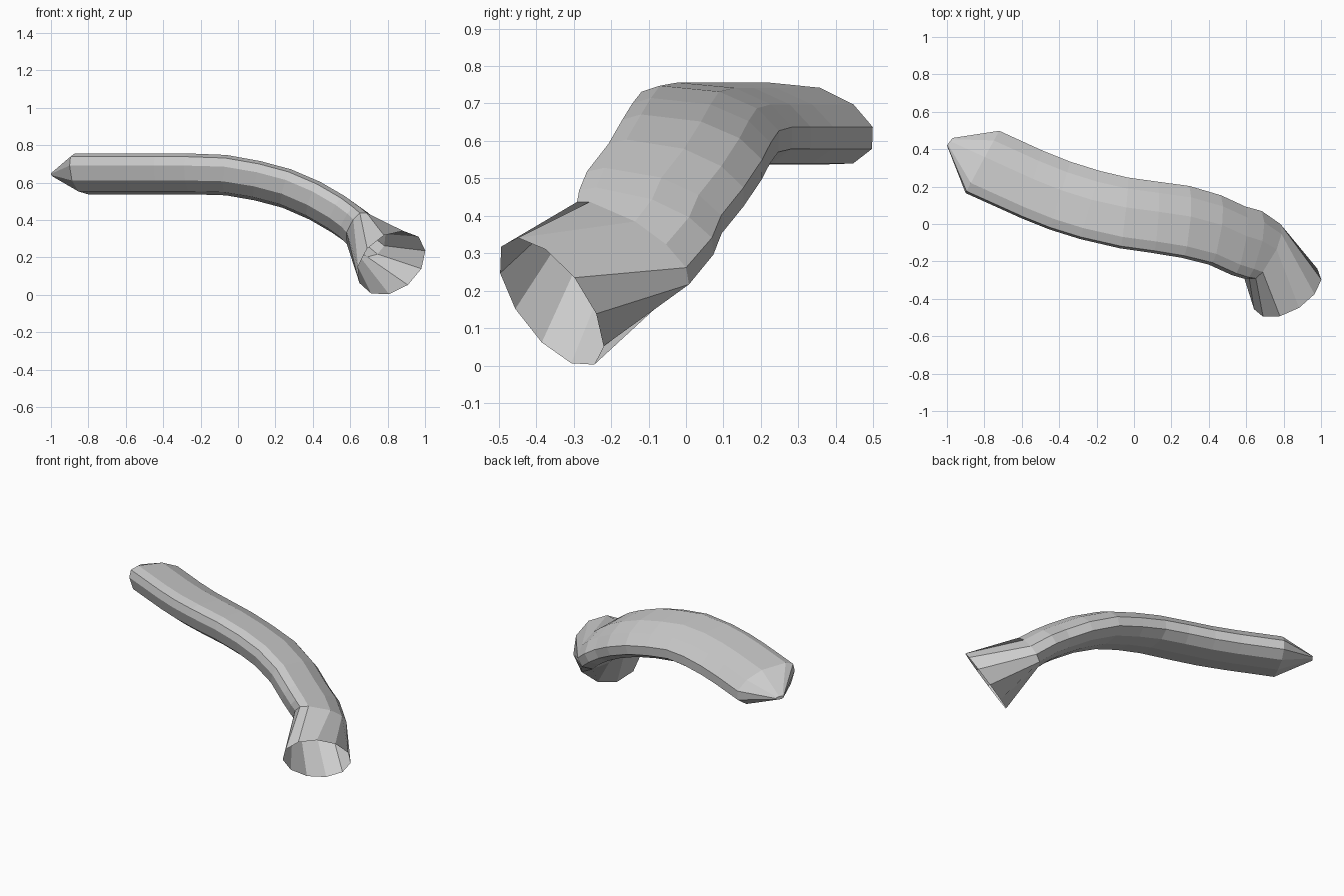
import bpy, bmesh, math
from mathutils import Vector

if "Cube" in bpy.data.objects:
    bpy.data.objects.remove(bpy.data.objects["Cube"])

# Flattened 11-sided section: (across, up), starting at the top, towards the back
SECTION = [(-.68, 1), (.15, .87), (.68, .46), (.99, -.1), (.98, -.64), (.68, -1),
           (.1, -1.03), (-.5, -.88), (-.87, -.34), (-1, .4), (-.94, .84)]

# Rings along the bent tube: front edge, back edge, half thickness
RINGS = [((-1, .42, .642), (-.97, .46, .642), .01),
         ((-.9, .165, .648), (-.72, .5, .648), .108),
         ((-.6, .03, .648), (-.49, .395, .648), .108),
         ((-.45, -.03, .648), (-.34, .335, .648), .108),
         ((-.29, -.08, .648), (-.18, .285, .648), .108),
         ((-.08, -.13, .643), (-.03, .25, .638), .106),
         ((.09, -.155, .615), (.13, .228, .605), .104),
         ((.24, -.18, .575), (.3, .205, .56), .104),
         ((.38, -.215, .515), (.47, .155, .485), .104),
         ((.5, -.27, .445), (.6, .095, .41), .104),
         ((.56, -.287, .4), (.69, .07, .35), .104),
         ((.59, -.285, .37), (.79, 0, .27), .108)]

# Round open mouth
MOUTH = Vector((.82, -.36, .17))
MOUTH_U = Vector((.9, .35, .27)).normalized()
MOUTH_N = Vector((.44, -.72, -.53)).normalized()
MOUTH_R, MOUTH_PHASE = .203, math.radians(-12)

bm = bmesh.new()
centres = [(Vector(f) + Vector(b)) / 2 for f, b, _ in RINGS] + [MOUTH]
loops = []
for i, (front, back, half) in enumerate(RINGS):
    across = (Vector(back) - Vector(front)) / 2
    tangent = centres[i + 1] - centres[max(i - 1, 0)]
    up = tangent.cross(across).normalized() * half
    loops.append([bm.verts.new(centres[i] + across * u + up * v) for u, v in SECTION])

up = MOUTH_N.cross(MOUTH_U).normalized()
n = len(SECTION)
angles = [MOUTH_PHASE + k * math.tau / n for k in range(n)]
loops.append([bm.verts.new(MOUTH + (MOUTH_U * math.sin(a) + up * math.cos(a)) * MOUTH_R)
              for a in angles])

# Skin between rings, closed at the tip and open at the mouth
for a, b in zip(loops, loops[1:]):
    for k in range(n):
        j = (k + 1) % n
        bm.faces.new((a[k], a[j], b[j], b[k]))
bm.faces.new(loops[0])
bmesh.ops.recalc_face_normals(bm, faces=bm.faces)

mesh = bpy.data.meshes.new("bent_tube")
bm.to_mesh(mesh)
bm.free()
bpy.context.collection.objects.link(bpy.data.objects.new("bent_tube", mesh))
